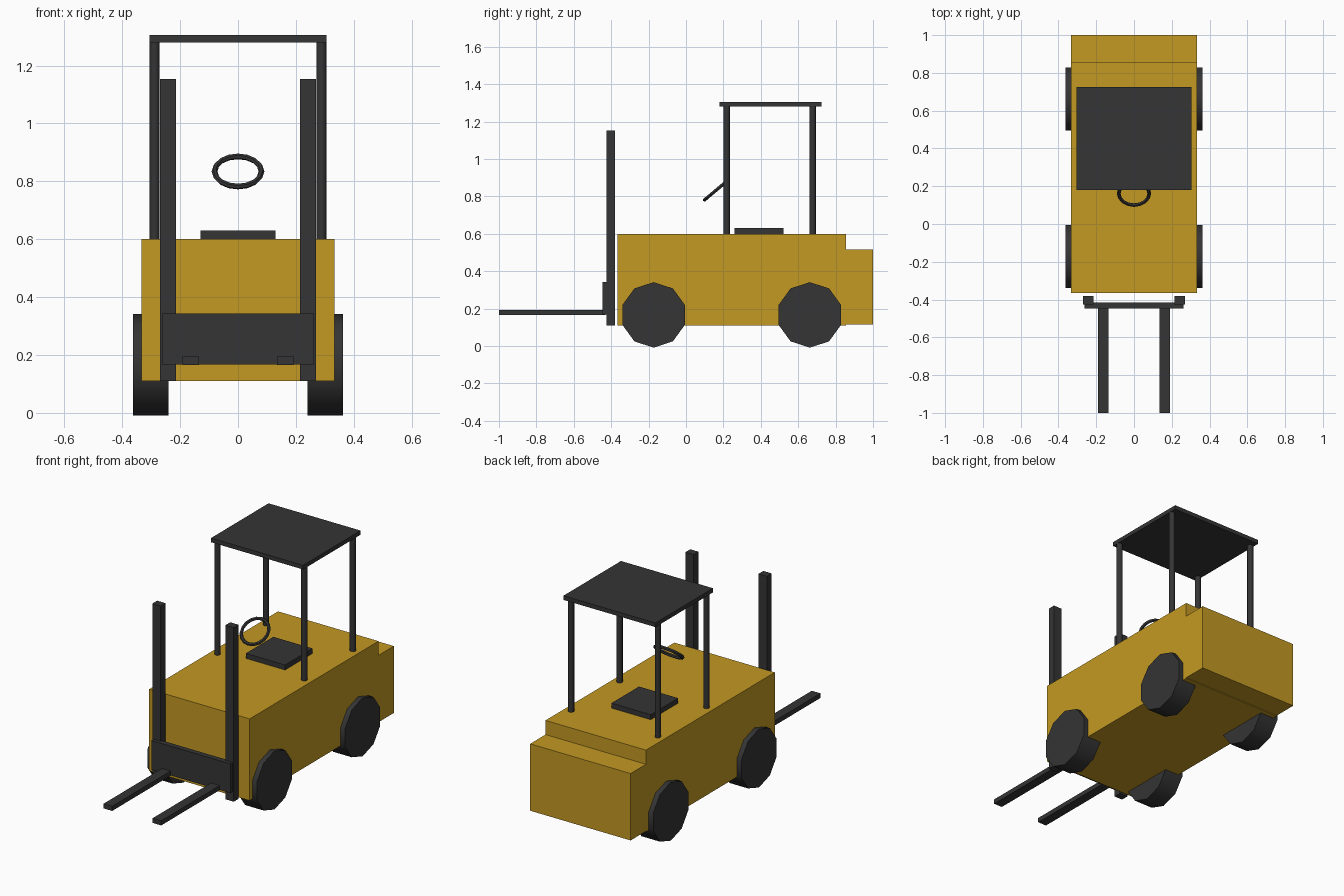
import bpy
import math

default = bpy.data.objects.get("Cube")
if default:
    bpy.data.objects.remove(default, do_unlink=True)


def material(name, rgb):
    mat = bpy.data.materials.new(name)
    mat.use_nodes = True
    colour = (*rgb, 1)
    mat.diffuse_color = colour
    mat.node_tree.nodes["Principled BSDF"].inputs["Base Color"].default_value = colour
    return mat


YELLOW = material("yellow paint", (0.55, 0.32, 0.017))
DARK = material("dark grey", (0.035, 0.035, 0.035))


def finish(name, mat, smooth_angle=None):
    obj = bpy.context.object
    obj.name = obj.data.name = name
    obj.data.materials.append(mat)
    if smooth_angle:
        bpy.ops.object.shade_smooth_by_angle(angle=math.radians(smooth_angle))
    return obj


def box(name, mat, x, y, z):
    """Box from (min, max) ranges on each axis."""
    spans = (x, y, z)
    bpy.ops.mesh.primitive_cube_add(size=1, location=[(a + b) / 2 for a, b in spans])
    obj = finish(name, mat)
    obj.scale = [b - a for a, b in spans]
    bpy.ops.object.transform_apply(location=False, rotation=False, scale=True)
    return obj


def cylinder(name, mat, sides, radius, depth, location, rotation=(0, 0, 0)):
    bpy.ops.mesh.primitive_cylinder_add(vertices=sides, radius=radius, depth=depth,
                                        location=location, rotation=rotation)
    return finish(name, mat, 50)


# Body and rear counterweight
box("body", YELLOW, (-0.333, 0.333), (-0.365, 0.855), (0.11, 0.6))
box("counterweight", YELLOW, (-0.333, 0.333), (0.82, 1.0), (0.114, 0.515))

# Seat, roof and steering wheel
box("seat", DARK, (-0.13, 0.13), (0.26, 0.52), (0.59, 0.63))
box("roof", DARK, (-0.305, 0.305), (0.18, 0.725), (1.28, 1.305))
bpy.ops.mesh.primitive_torus_add(major_segments=16, minor_segments=6,
                                 major_radius=0.081, minor_radius=0.01,
                                 location=(0, 0.162, 0.834),
                                 rotation=(math.radians(40), 0, 0))
finish("steering_wheel", DARK)

# Lifting carriage
box("carriage", DARK, (-0.262, 0.262), (-0.447, -0.415), (0.168, 0.343))

# Parts repeated on both sides
for side, s in (("left", 1), ("right", -1)):
    def span(a, b):
        return tuple(sorted((a * s, b * s)))

    box(f"{side}_mast", DARK, span(0.215, 0.27), (-0.426, -0.38), (0.11, 1.153))
    box(f"{side}_fork", DARK, span(0.134, 0.191), (-1.0, -0.43), (0.166, 0.194))
    for end, wheel_y, post_y in (("front", -0.173, 0.217), ("rear", 0.662, 0.677)):
        # Ten-sided wheels resting on a flat side
        cylinder(f"{end}_{side}_wheel", DARK, 10, 0.175, 0.123,
                 (0.3015 * s, wheel_y, 0.1665), (math.pi / 2, 0, math.pi / 2))
        bpy.context.object.rotation_euler = (0, math.pi / 2, 0)
        bpy.context.object.rotation_euler.rotate_axis("Z", math.pi / 2)
        cylinder(f"{end}_{side}_post", DARK, 8, 0.0175, 0.7,
                 (0.288 * s, post_y, 0.935))
